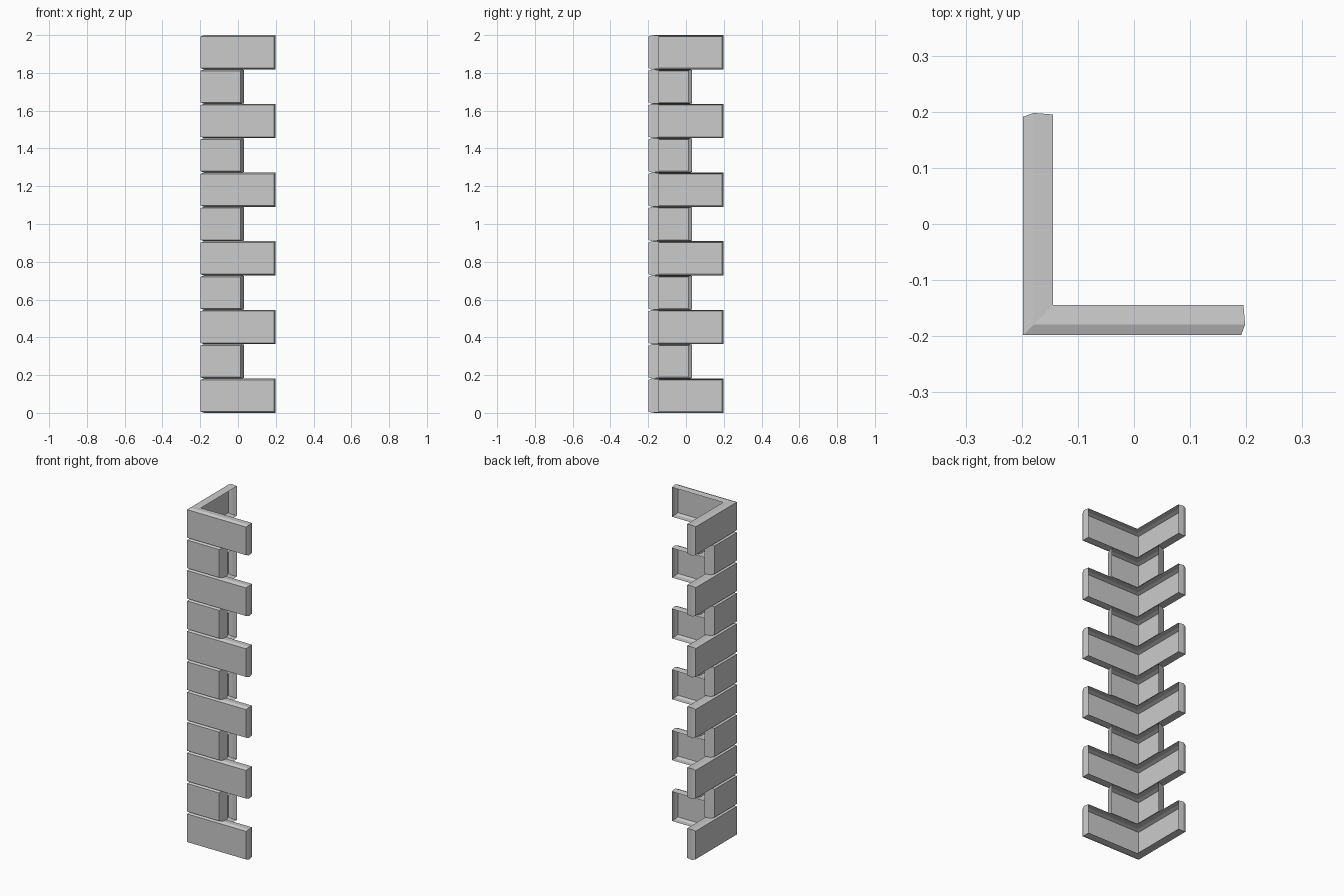
import bpy
import bmesh

cube = bpy.data.objects.get("Cube")
if cube:
    bpy.data.objects.remove(cube, do_unlink=True)

# Single stone colour
stone = bpy.data.materials.new("grey_stone")
stone.use_nodes = True
colour = (0.6, 0.6, 0.6, 1)
stone.diffuse_color = colour
stone.node_tree.nodes["Principled BSDF"].inputs["Base Color"].default_value = colour

COUNT = 11
PITCH = 2 / COUNT
CORNER = -0.198
DEPTHS = (0, 0.019, 0.054)      # distance back from the outer faces
Z_INSETS = (0.007, 0, 0.003)    # bevelled top and bottom edges
LONG_INSETS = (0.007, 0, 0.003)
SHORT_INSETS = (0.019, 0.012, 0)


def corner_block(name, z0, reach, end_insets):
    """L-shaped facing stone: bevelled shell, open on the wall side."""
    bm = bmesh.new()
    rings = []
    for depth, dz, inset in zip(DEPTHS, Z_INSETS, end_insets):
        near, end = CORNER + depth, reach - inset
        path = [(near, end), (near, near), (end, near)]
        low, high = z0 + dz, z0 + PITCH - dz
        points = [(x, y, low) for x, y in path]
        points += [(x, y, high) for x, y in reversed(path)]
        rings.append([bm.verts.new(p) for p in points])

    # Two outer faces meeting at the corner
    a0, c0, b0, b1, c1, a1 = rings[0]
    bm.faces.new((a0, c0, c1, a1))
    bm.faces.new((c0, b0, b1, c1))

    # Top, bottom and end walls
    for front, back in zip(rings, rings[1:]):
        for k in range(len(front)):
            n = (k + 1) % len(front)
            bm.faces.new((back[k], back[n], front[n], front[k]))

    mesh = bpy.data.meshes.new(name)
    bm.to_mesh(mesh)
    bm.free()
    mesh.materials.append(stone)
    obj = bpy.data.objects.new(name, mesh)
    bpy.context.collection.objects.link(obj)


# Alternating long and short stones
for i in range(COUNT):
    if i % 2 == 0:
        corner_block(f"long_corner_stone_{i}", i * PITCH, 0.198, LONG_INSETS)
    else:
        corner_block(f"short_corner_stone_{i}", i * PITCH, 0.033, SHORT_INSETS)
